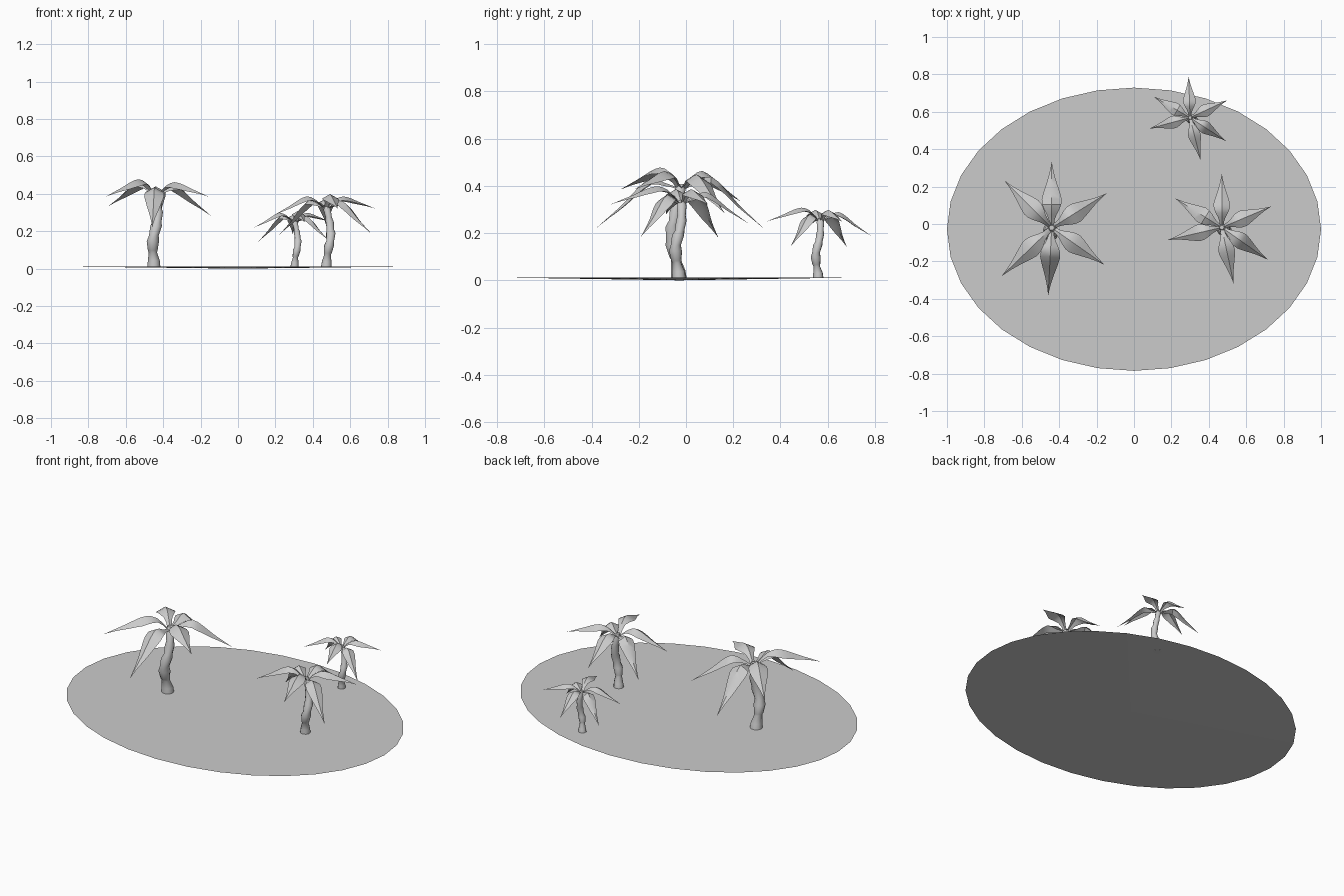
import bpy, bmesh, math
from mathutils import Vector, Matrix

if "Cube" in bpy.data.objects:
    bpy.data.objects.remove(bpy.data.objects["Cube"])

RIM = 0.012  # height of the ground's flat top


def make_object(name, bm, matrix=Matrix()):
    mesh = bpy.data.meshes.new(name)
    bmesh.ops.recalc_face_normals(bm, faces=bm.faces[:])
    bm.to_mesh(mesh)
    bm.free()
    ob = bpy.data.objects.new(name, mesh)
    bpy.context.collection.objects.link(ob)
    ob.matrix_world = matrix
    return ob


def smooth(ob, angle):
    bpy.ops.object.select_all(action='DESELECT')
    ob.select_set(True)
    bpy.context.view_layer.objects.active = ob
    bpy.ops.object.shade_smooth_by_angle(angle=math.radians(angle))


def sample(pts, t):
    """Smooth interpolation through (t, value) pairs."""
    n = len(pts)
    i = max(j for j in range(n - 1) if pts[j][0] <= t or j == 0)
    (t0, a), (t1, b) = pts[i], pts[i + 1]

    def slope(k):
        lo, hi = pts[max(k - 1, 0)], pts[min(k + 1, n - 1)]
        return (hi[1] - lo[1]) / (hi[0] - lo[0])
    h = t1 - t0
    u = (t - t0) / h
    return ((2*u**3 - 3*u**2 + 1) * a + (u**3 - 2*u**2 + u) * h * slope(i)
            + (3*u**2 - 2*u**3) * b + (u**3 - u**2) * h * slope(i + 1))


# Ground: flat oval on top, very shallow belly underneath
bm = bmesh.new()
rim = [bm.verts.new((math.cos(k * math.tau / 32), -0.028 + 0.757 * math.sin(k * math.tau / 32), RIM))
       for k in range(32)]
bm.faces.new(rim)
belly = bm.verts.new((0, -0.028, 0))
for k in range(32):
    bm.faces.new((rim[k], belly, rim[(k + 1) % 32]))
make_object("ground", bm)

# Trunk centre line and ringed radius (height, x, y, radius)
TRUNK = [(-0.004, 0, 0, .035), (.03, 0, -.003, .032), (.075, -.005, -.012, .022),
         (.085, -.006, -.015, .026), (.135, -.005, -.025, .033), (.165, 0, -.03, .026),
         (.215, .012, -.027, .031), (.24, .017, -.02, .024), (.29, .022, -.012, .027),
         (.315, .02, -.006, .021), (.37, .014, .004, .025), (.395, .01, .01, .014)]

# Fronds (direction in degrees, reach, peak height, tip height) above the ground
FRONDS = [(90, .352, .425, .205), (32, .345, .435, .273), (-35, .345, .45, .373),
          (-93, .36, .42, .21), (224, .37, .465, .373), (135, .355, .45, .323)]
WIDTH = [(0, .013), (.12, .018), (.25, .04), (.38, .054), (.5, .046), (.7, .024), (.85, .01), (1, .0005)]


def trunk(matrix, name):
    bm = bmesh.new()
    rings = []
    for z, x, y, r in TRUNK:
        rings.append([bm.verts.new((x + r * math.cos(k * math.tau / 10),
                                    y + r * math.sin(k * math.tau / 10), z)) for k in range(10)])
    for a, b in zip(rings, rings[1:]):
        for k in range(10):
            j = (k + 1) % 10
            bm.faces.new((a[k], a[j], b[j], b[k]))
    bm.faces.new(rings[0])
    bm.faces.new(rings[-1])
    smooth(make_object(name, bm, matrix), 50)


def crown(matrix, name):
    bm = bmesh.new()
    steps = 12
    for angle, reach, peak, tip in FRONDS:
        a = math.radians(angle)
        out, side = Vector((math.cos(a), math.sin(a), 0)), Vector((-math.sin(a), math.cos(a), 0))
        rib = [(0, .38), (.16, peak - .02), (.35, peak), (.7, peak * .42 + tip * .58 + .005), (1, tip)]
        rows = []
        for s in range(steps + 1):
            t = s / steps
            w = sample(WIDTH, t)
            c = Vector((.01, .01, 0)) + out * (.012 + t * (reach - .012))
            c.z = sample(rib, t)
            edge = Vector((0, 0, -.55 * w))
            rows.append([bm.verts.new(p) for p in (c - side * w + edge, c, c + side * w + edge)])
        for p, q in zip(rows, rows[1:]):
            for k in (0, 1):
                bm.faces.new((p[k], q[k], q[k + 1], p[k + 1]))
    smooth(make_object(name, bm, matrix), 40)


# Three palms: the same tree at different sizes and turns
PALMS = [("large", -.45, -.03, 1.0, 0), ("medium", .472, -.03, .83, 58), ("small", .302, .56, .635, 60)]
for name, x, y, size, turn in PALMS:
    m = (Matrix.Translation((x, y, RIM)) @ Matrix.Rotation(math.radians(turn), 4, 'Z')
         @ Matrix.Scale(size, 4))
    trunk(m, name + "_palm_trunk")
    crown(m, name + "_palm_fronds")
